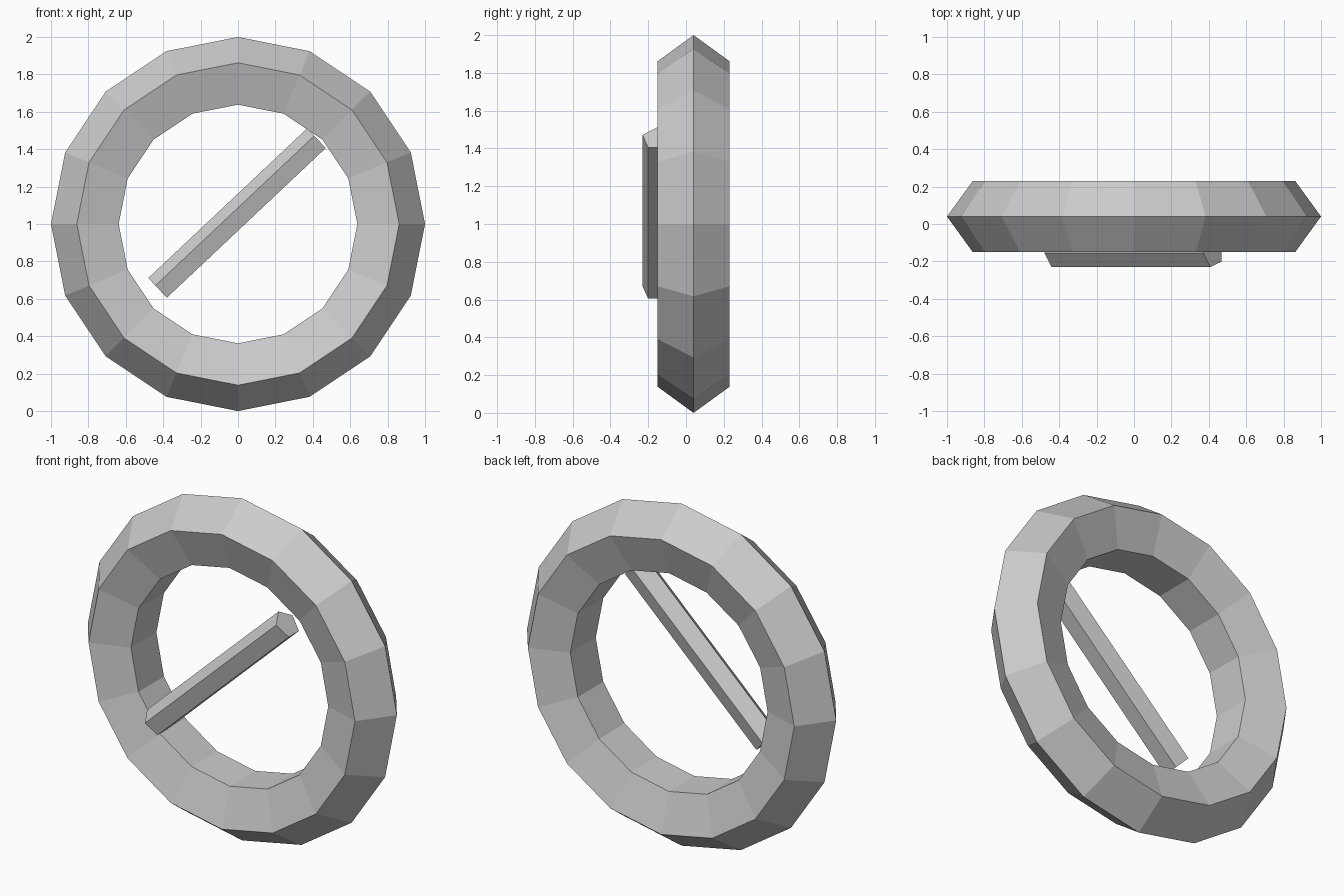
import bpy
from math import cos, sin, pi, radians
from mathutils import Matrix, Vector

cube = bpy.data.objects.get("Cube")
if cube:
    bpy.data.objects.remove(cube, do_unlink=True)

# Single plain grey material
grey = bpy.data.materials.new("plain_grey")
grey.use_nodes = True
colour = (0.6, 0.6, 0.6, 1)
grey.diffuse_color = colour
grey.node_tree.nodes["Principled BSDF"].inputs["Base Color"].default_value = colour


def finish(name):
    obj = bpy.context.object
    obj.name = name
    obj.data.materials.clear()
    obj.data.materials.append(grey)
    return obj


# Upright ring with a five-sided section, its point facing outward
bpy.ops.mesh.primitive_torus_add(
    major_segments=16, minor_segments=5, major_radius=0.8, minor_radius=0.2,
    location=(0, 0.04, 1), rotation=(pi / 2, 0, 0))
finish("ring")

# Five-sided bar slanting across the front, one ridge facing up
bpy.ops.mesh.primitive_cylinder_add(vertices=5, radius=0.08, depth=1.167)
bar = finish("diagonal_bar")
slant = radians(43.3)
along = Vector((cos(slant), 0, sin(slant)))
ridge = Vector((-sin(slant), 0, cos(slant)))
turn = Matrix((ridge.cross(along), ridge, along)).transposed().to_4x4()
bar.matrix_world = Matrix.Translation((0, -0.154, 1.053)) @ turn
